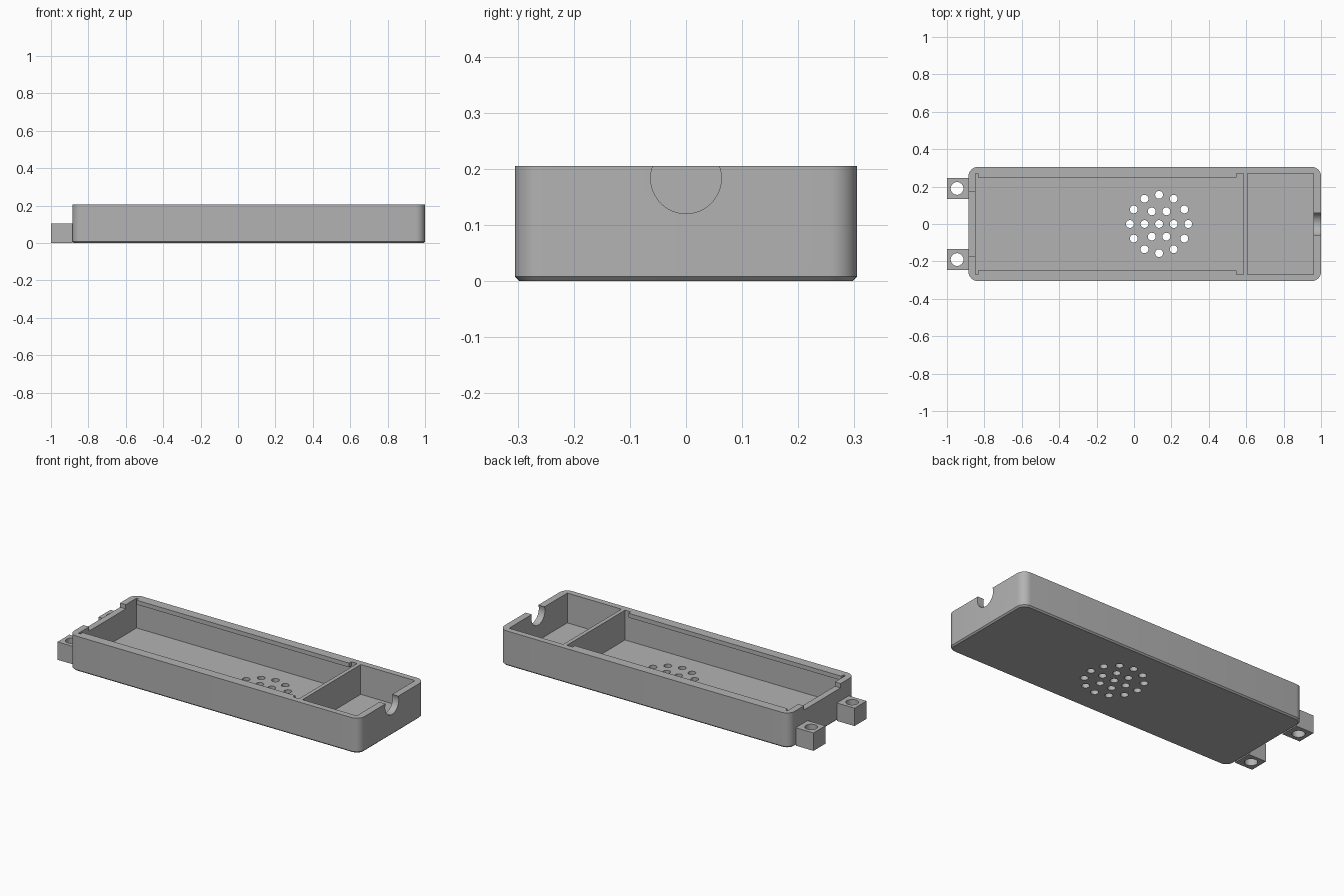
import bpy
import bmesh
from math import cos, sin, radians
from mathutils import Matrix

if "Cube" in bpy.data.objects:
    bpy.data.objects.remove(bpy.data.objects["Cube"], do_unlink=True)

grey = bpy.data.materials.new("plain grey")
grey.use_nodes = True
grey.diffuse_color = (0.45, 0.45, 0.45, 1)
grey.node_tree.nodes["Principled BSDF"].inputs["Base Color"].default_value = grey.diffuse_color

TOP, FLOOR = 0.205, 0.03
LEFT, RIGHT, HALF = -0.885, 1.0, 0.305


def finish(name, bm):
    mesh = bpy.data.meshes.new(name)
    bm.to_mesh(mesh)
    bm.free()
    mesh.materials.append(grey)
    obj = bpy.data.objects.new(name, mesh)
    bpy.context.collection.objects.link(obj)
    return obj


def add_box(bm, x, y, z):
    size = [b - a for a, b in (x, y, z)]
    mid = [(a + b) / 2 for a, b in (x, y, z)]
    bmesh.ops.create_cube(bm, size=1, matrix=Matrix.Translation(mid) @ Matrix.Diagonal((*size, 1)))


def box(name, x, y, z):
    bm = bmesh.new()
    add_box(bm, x, y, z)
    return finish(name, bm)


def add_rod(bm, centre, radius, length, segments=32, turn=Matrix()):
    bmesh.ops.create_cone(bm, cap_ends=True, segments=segments, radius1=radius, radius2=radius,
                          depth=length, matrix=Matrix.Translation(centre) @ turn)


def cut(target, cutter):
    mod = target.modifiers.new("cut", 'BOOLEAN')
    mod.operation = 'DIFFERENCE'
    mod.solver = 'EXACT'
    mod.object = cutter
    bpy.context.view_layer.objects.active = target
    bpy.ops.object.modifier_apply(modifier=mod.name)
    bpy.data.objects.remove(cutter, do_unlink=True)


def smooth(obj):
    bpy.ops.object.select_all(action='DESELECT')
    obj.select_set(True)
    bpy.context.view_layer.objects.active = obj
    bpy.ops.object.shade_smooth_by_angle(angle=radians(30))


# Outer shell: rounded upright corners and a slim chamfer around the base
bm = bmesh.new()
add_box(bm, (LEFT, RIGHT), (-HALF, HALF), (0, TOP))
upright = [e for e in bm.edges if abs(e.verts[0].co.z - e.verts[1].co.z) > 0.1]
bmesh.ops.bevel(bm, geom=upright, offset=0.05, segments=8, profile=0.5, affect='EDGES')
base = [e for e in bm.edges if all(v.co.z < 0.001 for v in e.verts)]
bmesh.ops.bevel(bm, geom=base, offset=0.008, segments=1, affect='EDGES')
case = finish("case", bm)

# Main tray, small end compartment and the lowered part of the left wall
cut(case, box("tray_cutter", (-0.848, 0.585), (-0.27, 0.27), (FLOOR, 0.3)))
cut(case, box("compartment_cutter", (0.608, 0.96), (-0.27, 0.27), (FLOOR, 0.3)))
cut(case, box("wall_notch_cutter", (-0.95, -0.82), (-0.17, 0.17), (0.18, 0.3)))

# Round cable opening in the right wall
bm = bmesh.new()
add_rod(bm, (0.98, 0, 0.183), 0.063, 0.1, 48, Matrix.Rotation(radians(90), 4, 'Y'))
cut(case, finish("cable_cutter", bm))

# Sound holes in the floor: a centre hole and two rings
bm = bmesh.new()
for count, ring in ((1, 0), (6, 0.078), (12, 0.156)):
    for i in range(count):
        a = radians(360 * i / count)
        add_rod(bm, (0.134 + ring * cos(a), ring * sin(a), 0), 0.021, 0.12, 24)
cut(case, finish("sound_hole_cutter", bm))
smooth(case)

for side, label in ((-1, "front"), (1, "back")):
    # Retaining lip along each long wall
    box(label + "_lip", (-0.835, 0.547), sorted((side * 0.249, side * 0.27)), (0.18, TOP))
    # Mounting tab with a screw hole
    tab = box(label + "_tab", (-1, LEFT), sorted((side * 0.135, side * 0.246)), (0, 0.105))
    bm = bmesh.new()
    add_rod(bm, (-0.946, side * 0.19, 0.05), 0.034, 0.3)
    cut(tab, finish("screw_cutter", bm))
    smooth(tab)
